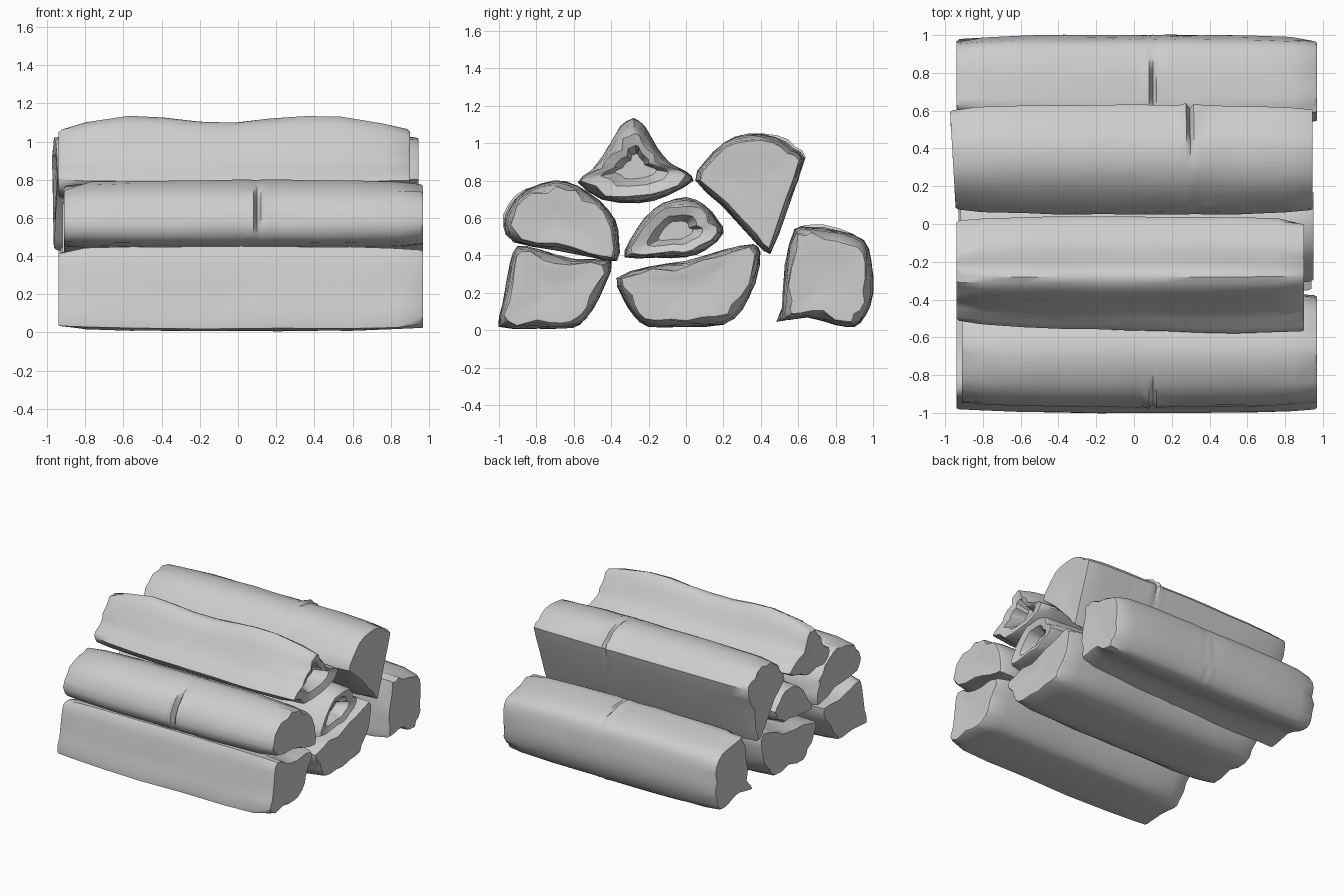
import bpy
import bmesh
import math
import random
from mathutils import Vector

random.seed(4)
cube = bpy.data.objects.get("Cube")
if cube:
    bpy.data.objects.remove(cube)

# One plain colour for all the wood
wood = bpy.data.materials.new("plain_grey_wood")
wood.use_nodes = True
grey = (0.61, 0.61, 0.61, 1)
wood.diffuse_color = grey
wood.node_tree.nodes["Principled BSDF"].inputs["Base Color"].default_value = grey


def rounded(profile):
    """Add a curved midpoint on each edge of a closed profile given in hundredths."""
    points = [Vector(p) / 100 for p in profile]
    count = len(points)
    result = []
    for i, point in enumerate(points):
        after = points[(i + 1) % count]
        before, beyond = points[i - 1], points[(i + 2) % count]
        bulge = (point + after - before - beyond) / 16
        limit = (after - point).length * 0.12
        if bulge.length > limit:
            bulge = bulge.normalized() * limit
        result += [point, (point + after) / 2 + bulge]
    return result


def make_log(name, start, end, profile, end_points=None, knot=None, ridge=None,
             hollow=0.008, skew=0.0):
    """Loft a split log along x; end_points moves profile points by the far end."""
    outline = rounded(profile)
    far = list(profile)
    for index, point in (end_points or {}).items():
        far[index] = point
    far_outline = rounded(far)
    count = len(outline)
    centre = sum(outline, Vector((0, 0))) / count
    top = max(p.y for p in outline)
    chips = {side: [random.random() ** 3 * 0.05 for p in outline] for side in (0, 1)}

    # Stations along the log: rims, chamfers, body and the fold at a knot
    stations = [start, start + 0.015, start + 0.14, end - 0.14, end - 0.015, end]
    stations += [start + (end - start) * f for f in (0.2, 0.3, 0.4, 0.5, 0.6, 0.7, 0.8)]
    if knot:
        stations += [knot[0] + d for d in (-0.06, -0.02, 0, 0.02, 0.06)]
    stations.sort()

    bm = bmesh.new()
    rings = []
    for x in stations:
        edge = min(x - start, end - x)
        along = (x - start) / (end - start)
        side = round(along)
        ring = []
        for i, near_point in enumerate(outline):
            p = near_point.lerp(far_outline[i], along)
            out = p - centre
            # The log thins towards its ends, and its rims are unevenly chipped
            shift = random.uniform(-0.005, 0.003) - 0.022 * (2 * along - 1) ** 4
            if edge < 0.01:
                shift -= 0.006 + chips[side][i] * 0.7
            elif edge < 0.05:
                shift -= chips[side][i] * 0.6
            if knot:
                near = max(0, 1 - (p - Vector(knot[1:])).length / 0.2)
                step = x - knot[0]
                if abs(step) < 0.01:
                    shift -= 0.035 * near
                elif -0.03 < step < 0:
                    shift += 0.025 * near
                elif 0 < step < 0.03:
                    shift += 0.01 * near
            q = centre + out * (1 + shift / out.length)
            if ridge:
                q.y += max(0, 1 - (top - p.y) / 0.25) * ridge(x)
            lean = skew * (1 - along) * (p.x - centre.x)
            ring.append(bm.verts.new((x + lean, q.x, q.y)))
        rings.append(ring)

    # Bark and split sides
    for a, b in zip(rings, rings[1:]):
        for i in range(count):
            j = (i + 1) % count
            bm.faces.new((a[i], a[j], b[j], b[i]))

    # Cut ends: a flat rim around a shallow dip, or a deeper pit in a hollow log
    for ring, inward, depth in ((rings[0], 1, 0.008), (rings[-1], -1, hollow)):
        middle = sum((v.co for v in ring), Vector()) / count
        sunk = Vector((inward * depth, 0, 0))
        lips = [bm.verts.new(middle.lerp(v.co, 0.65) + sunk * 0.15) for v in ring]
        floor = [bm.verts.new(middle.lerp(v.co, 0.4) + sunk) for v in ring]
        for a, b in ((ring, lips), (lips, floor)):
            for i in range(count):
                j = (i + 1) % count
                bm.faces.new((a[i], a[j], b[j], b[i]))
        bm.faces.new(floor)
    bmesh.ops.recalc_face_normals(bm, faces=bm.faces)

    mesh = bpy.data.meshes.new(name)
    bm.to_mesh(mesh)
    bm.free()
    mesh.materials.append(wood)
    log = bpy.data.objects.new(name, mesh)
    bpy.context.collection.objects.link(log)
    bpy.ops.object.select_all(action="DESELECT")
    log.select_set(True)
    bpy.context.view_layer.objects.active = log
    bpy.ops.object.shade_smooth_by_angle(angle=math.radians(42))


# Bottom layer
make_log("front_bottom_log", -0.94, 0.97, [
    (-100, 2), (-98, 14), (-94, 36), (-90, 45), (-78, 43), (-60, 38),
    (-40, 37), (-43, 25), (-50, 11), (-57, 3), (-65, 1), (-82, 1)])
make_log("middle_bottom_log", -0.93, 0.94, [
    (-37, 28), (-20, 34), (0, 37), (20, 43), (36, 46), (40, 42),
    (37, 25), (30, 11), (20, 3), (0, 2), (-20, 2), (-28, 8), (-34, 18)])
make_log("back_bottom_log", -0.94, 0.97, [
    (47, 4), (51, 12), (53, 35), (58, 54), (66, 55), (82, 53), (95, 48),
    (99, 37), (100, 20), (96, 8), (90, 2), (80, 3), (65, 7)],
    end_points={0: (53, 6), 1: (52, 13)}, knot=(0.1, 0.75, 0.55))

# Middle layer
make_log("front_middle_log", -0.91, 0.97, [
    (-97, 56), (-93, 67), (-85, 75), (-70, 80), (-58, 77), (-46, 69),
    (-38, 59), (-36, 48), (-37, 37), (-50, 39), (-70, 43), (-92, 47)],
    knot=(0.1, -0.93, 0.65))
make_log("centre_log", -0.92, 0.95, [
    (-33, 39), (-30, 48), (-22, 60), (-12, 68), (0, 71), (10, 67),
    (17, 59), (20, 52), (11, 43), (0, 39), (-16, 39)], hollow=0.1)

# Top layer
make_log("front_top_log", -0.94, 0.9, [
    (-54, 79), (-48, 86), (-42, 97), (-35, 108), (-28, 112), (-22, 108),
    (-15, 97), (-8, 89), (0, 85), (4, 80), (-10, 72), (-25, 68), (-45, 70)],
    end_points={0: (-59, 79), 1: (-51, 86)},
    ridge=lambda x: 0.018 * math.cos(6 * (x - 0.45)) - 0.03 * x ** 4, hollow=0.12)
make_log("back_top_log", -0.96, 0.945, [
    (5, 80), (10, 90), (20, 100), (33, 105), (48, 103), (57, 97),
    (63, 92), (55, 67), (45, 41), (38, 46), (20, 66)],
    knot=(0.3, 0.55, 0.99), skew=-0.05)
